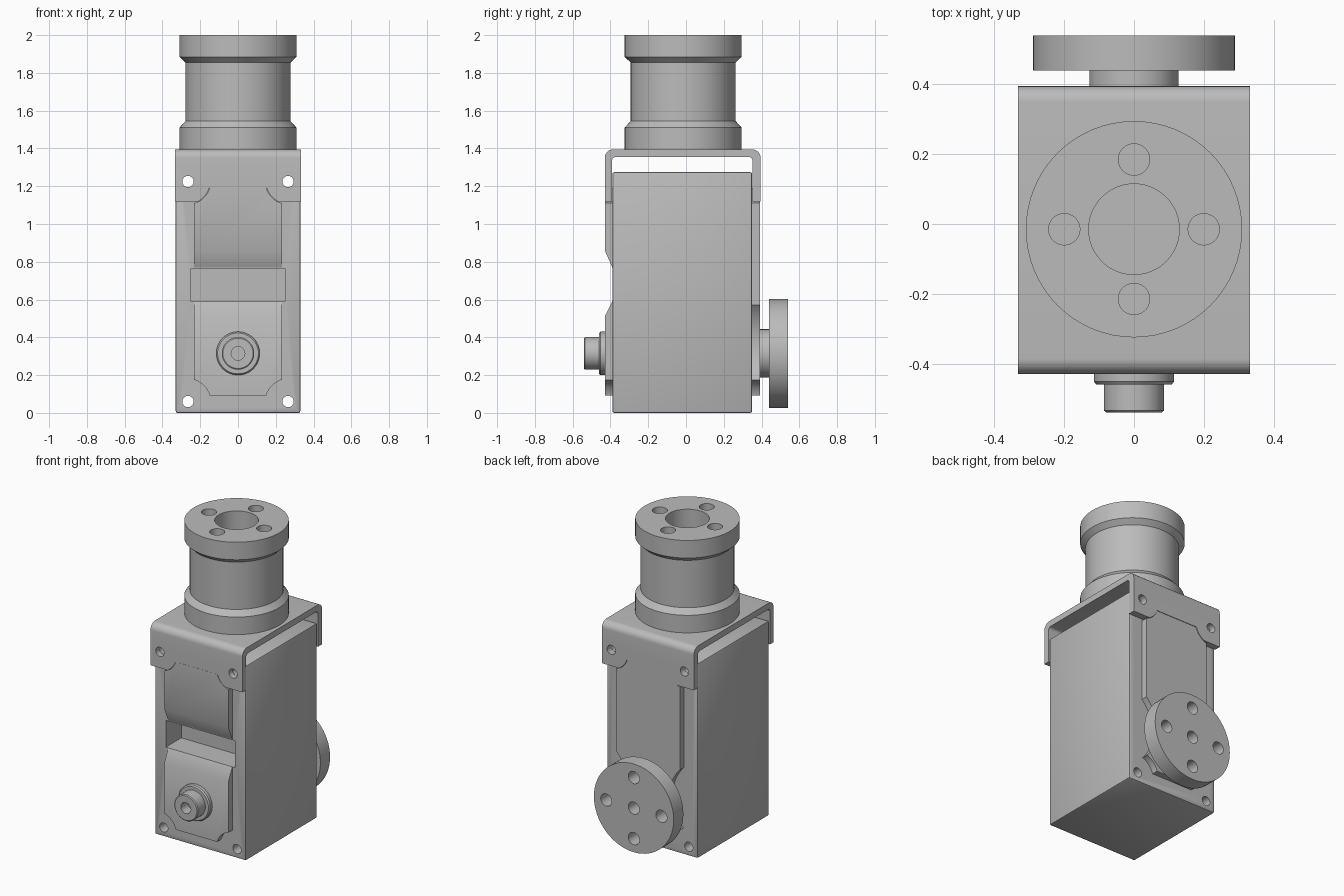
import bpy, math
from mathutils import Matrix, Vector

cube = bpy.data.objects.get("Cube")
if cube:
    bpy.data.objects.remove(cube, do_unlink=True)

grey = bpy.data.materials.new("plain grey")
grey.use_nodes = True
GREY = (0.5, 0.5, 0.5, 1)
grey.diffuse_color = GREY
grey.node_tree.nodes["Principled BSDF"].inputs["Base Color"].default_value = GREY

BACK_X = Matrix(((0, 0, 1), (1, 0, 0), (0, 1, 0)))     # (y, z) profile, extruded along x
ALONG_Y = Matrix(((1, 0, 0), (0, 0, 1), (0, 1, 0)))    # (x, z) profile, extruded along y


def make(name, verts, faces):
    mesh = bpy.data.meshes.new(name)
    mesh.from_pydata(verts, [], faces)
    import bmesh
    bm = bmesh.new()
    bm.from_mesh(mesh)
    bmesh.ops.recalc_face_normals(bm, faces=bm.faces)
    bm.to_mesh(mesh)
    bm.free()
    mesh.materials.append(grey)
    obj = bpy.data.objects.new(name, mesh)
    bpy.context.collection.objects.link(obj)
    return obj


def prism(name, profile, low, high, frame):
    n = len(profile)
    verts = [frame @ Vector((a, b, c)) for c in (low, high) for a, b in profile]
    sides = [(i, (i + 1) % n, (i + 1) % n + n, i + n) for i in range(n)]
    return make(name, verts, [tuple(range(n)), tuple(range(n, 2 * n))] + sides)


def box(name, x, y, z):
    return prism(name, [(y[0], z[0]), (y[1], z[0]), (y[1], z[1]), (y[0], z[1])], x[0], x[1], BACK_X)


def lathe(name, profile, center, axis="z", n=64):
    """Solid of revolution from (radius, position along axis) pairs."""
    verts = []
    for r, h in profile:
        for i in range(n):
            t = math.tau * i / n
            a, b = r * math.cos(t), r * math.sin(t)
            verts.append((center[0] + a, center[1] + b, h) if axis == "z"
                         else (center[0] + a, h, center[1] + b))
    faces = [(k * n + i, k * n + (i + 1) % n, (k + 1) * n + (i + 1) % n, (k + 1) * n + i)
             for k in range(len(profile) - 1) for i in range(n)]
    last = (len(profile) - 1) * n
    faces += [tuple(range(n)), tuple(range(last, last + n))]
    return make(name, verts, faces)


def rod(center, radius, low, high, axis="y", n=32):
    return lathe("cutter", [(radius, low), (radius, high)], center, axis, n)


def apply(obj, mod):
    bpy.context.view_layer.objects.active = obj
    bpy.ops.object.modifier_apply(modifier=mod.name)


def cut(obj, cutters):
    for c in cutters:
        mod = obj.modifiers.new("cut", "BOOLEAN")
        mod.operation, mod.solver, mod.object = "DIFFERENCE", "EXACT", c
        apply(obj, mod)
        bpy.data.objects.remove(c, do_unlink=True)


def bevel(obj, width, segments=2):
    mod = obj.modifiers.new("bevel", "BEVEL")
    mod.width, mod.segments, mod.limit_method = width, segments, "ANGLE"
    apply(obj, mod)


def arc(cx, cy, r, start, end, n=8):
    return [(cx + r * math.cos(math.radians(start + (end - start) * i / n)),
             cy + r * math.sin(math.radians(start + (end - start) * i / n))) for i in range(n + 1)]


HOLE_X, LOW_Z, HIGH_Z = 0.265, 0.06, 1.225
AXIS_Z = 0.315
FRONT, BACK = -0.39, 0.35


def screws(levels, radius):
    return [rod((s * HOLE_X, z), radius, -1, 1) for s in (-1, 1) for z in levels]


def ring_holes(center, low, high, radius, axis):
    return [rod((center[0] + 0.2 * a, center[1] + 0.2 * b), radius, low, high, axis)
            for a, b in ((1, 0), (-1, 0), (0, 1), (0, -1))]


# Main case with a front pocket and four through holes
body = box("body", (-0.33, 0.33), (FRONT, BACK), (0, 1.275))
bevel(body, 0.01)
cut(body, [box("cutter", (-0.25, 0.25), (-0.6, FRONT + 0.16), (0.59, 0.765))]
    + screws((LOW_Z, HIGH_Z), 0.03))

# Raised front covers, sloping toward the pocket, with scooped corners
upper = prism("upper_front_cover", [(FRONT + 0.005, 0.77), (FRONT, 0.77), (-0.43, 0.86),
                                    (-0.43, 1.19), (FRONT + 0.005, 1.19)], -0.232, 0.232, BACK_X)
cut(upper, screws((HIGH_Z,), 0.12))
lower = prism("lower_front_cover", [(FRONT + 0.005, 0.59), (FRONT, 0.59), (-0.43, 0.51),
                                    (-0.43, 0.092), (FRONT + 0.005, 0.092)], -0.232, 0.232, BACK_X)
cut(lower, screws((LOW_Z,), 0.12))

# Raised back cover with scooped corners and a waist beside the disc
back = box("back_cover", (-0.232, 0.232), (BACK - 0.005, 0.392), (0.092, 1.19))
cut(back, screws((LOW_Z, HIGH_Z), 0.12)
    + [rod((s * 0.44, 0.37), 0.29, -1, 1, n=64) for s in (-1, 1)])

# Folded bracket over the top
outer = [(-0.43, 1.12)] + arc(-0.385, 1.35, 0.045, 180, 90) + arc(0.35, 1.35, 0.045, 90, 0) + [(0.395, 1.12)]
inner = [(BACK + 0.002, 1.12)] + arc(0.332, 1.335, 0.02, 0, 90) + arc(-0.372, 1.335, 0.02, 90, 180) + [(-0.392, 1.12)]
bracket = prism("top_bracket", outer + inner, -0.333, 0.333, BACK_X)
right = [(0.21, 1.0)] + arc(HOLE_X, HIGH_Z, 0.118, 242, 197)
notch = right + [(-x, z) for x, z in reversed(right)]
cut(bracket, [prism("cutter", notch, -1, 1, ALONG_Y)] + screws((HIGH_Z,), 0.03))

# Top spool standing on the bracket
spool = lathe("top_spool", [(0.31, 1.39), (0.31, 1.51), (0.278, 1.545), (0.278, 1.855),
                            (0.31, 1.885), (0.31, 2.0)], (0, -0.015))
cut(spool, [rod((0, -0.015), 0.13, 1.4, 2.1, "z", 48)]
    + ring_holes((0, -0.015), 1.885, 2.1, 0.045, "z"))

# Rear drive disc and its hub
hub = lathe("rear_hub", [(0.128, BACK), (0.128, 0.445)], (0, AXIS_Z), "y", 48)
disc = lathe("rear_disc", [(0.289, 0.44), (0.289, 0.54)], (0, AXIS_Z), "y")
cut(disc, ring_holes((0, AXIS_Z), 0.3, 0.6, 0.04, "y") + [rod((0, AXIS_Z), 0.04, 0.3, 0.6)])

# Front pivot: flange and bored cap
flange = lathe("front_flange", [(0.115, -0.42), (0.115, -0.452), (0.108, -0.46)], (0, AXIS_Z), "y", 48)
cap = lathe("front_pivot", [(0.086, -0.45), (0.086, -0.535), (0.08, -0.54)], (0, AXIS_Z), "y", 48)
cut(cap, [rod((0, AXIS_Z), 0.036, -0.6, -0.47)])

# Smooth curved walls, keep edges sharp
bpy.ops.object.select_all(action="DESELECT")
for part in (body, upper, lower, back, bracket, spool, hub, disc, flange, cap):
    part.select_set(True)
bpy.context.view_layer.objects.active = body
bpy.ops.object.shade_smooth_by_angle(angle=math.radians(30))
